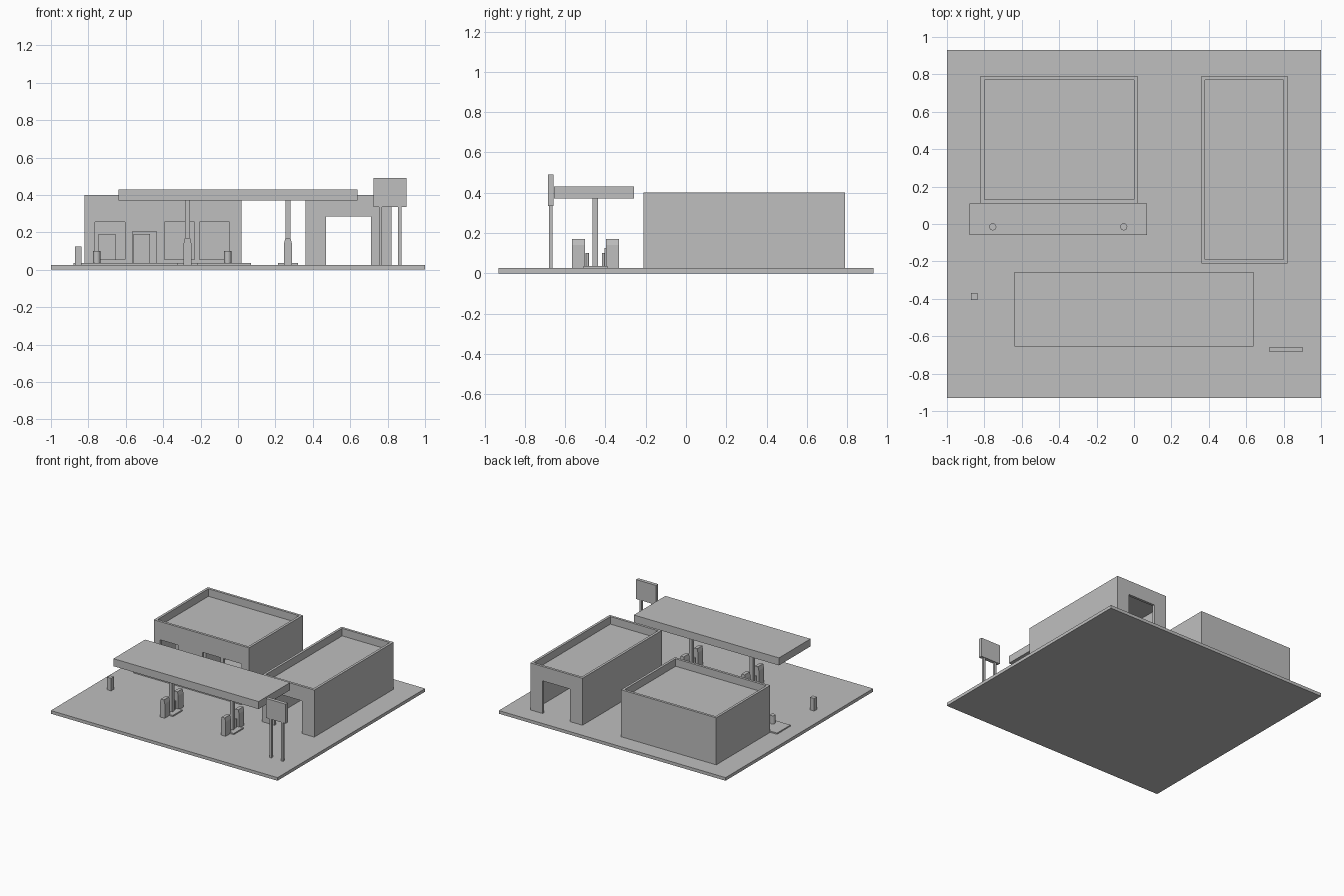
import bpy, bmesh
from mathutils import Matrix

old = bpy.data.objects.get("Cube")
if old:
    bpy.data.objects.remove(old, do_unlink=True)

grey = bpy.data.materials.new("plain grey")
grey.use_nodes = True
COLOUR = (0.52, 0.52, 0.52, 1)
grey.diffuse_color = COLOUR
grey.node_tree.nodes["Principled BSDF"].inputs["Base Color"].default_value = COLOUR

GROUND = 0.025


def add_object(name, bm):
    mesh = bpy.data.meshes.new(name)
    bmesh.ops.recalc_face_normals(bm, faces=bm.faces)
    bm.to_mesh(mesh)
    bm.free()
    mesh.materials.append(grey)
    obj = bpy.data.objects.new(name, mesh)
    bpy.context.collection.objects.link(obj)
    return obj


def box(name, x, y, z):
    """Box from (min, max) pairs on each axis."""
    bm = bmesh.new()
    bmesh.ops.create_cube(bm, size=1)
    for v in bm.verts:
        v.co = [r[0] if c < 0 else r[1] for c, r in zip(v.co, (x, y, z))]
    return add_object(name, bm)


def cylinder(name, x, y, z, radius, sides=16):
    bm = bmesh.new()
    place = Matrix.Translation((x, y, sum(z) / 2))
    bmesh.ops.create_cone(bm, cap_ends=True, segments=sides, radius1=radius,
                          radius2=radius, depth=z[1] - z[0], matrix=place)
    obj = add_object(name, bm)
    for p in obj.data.polygons:
        p.use_smooth = len(p.vertices) == 4
    obj.data.set_sharp_from_angle(angle=0.7)
    return obj


def pump(name, x, y, z, half):
    """Fuel pump with a shouldered top, extruded along y."""
    outline = [(-half, z[0]), (half, z[0]), (half, z[1] - 0.03),
               (half * 0.65, z[1]), (-half * 0.65, z[1]), (-half, z[1] - 0.03)]
    bm = bmesh.new()
    face = bm.faces.new([bm.verts.new((x + px, y[0], pz)) for px, pz in outline])
    ext = bmesh.ops.extrude_face_region(bm, geom=[face])["geom"]
    bmesh.ops.translate(bm, vec=(0, y[1] - y[0], 0),
                        verts=[g for g in ext if isinstance(g, bmesh.types.BMVert)])
    return add_object(name, bm)


def building(name, x, y, openings, wall=0.02, top=0.40, roof=(0.315, 0.34)):
    """Hollow shell with a sunken roof and cut openings."""
    shell = box(name, x, y, (GROUND, top))
    ix, iy = [(r[0] + wall, r[1] - wall) for r in (x, y)]
    cuts = [(ix, iy, (0, roof[0])), (ix, iy, (roof[1], top + 0.1))] + openings
    for cut in cuts:
        cutter = box("cutter", *cut)
        mod = shell.modifiers.new("cut", "BOOLEAN")
        mod.operation = "DIFFERENCE"
        mod.solver = "EXACT"
        mod.object = cutter
        bpy.context.view_layer.update()
        done = bpy.data.meshes.new_from_object(
            shell.evaluated_get(bpy.context.evaluated_depsgraph_get()))
        shell.modifiers.clear()
        shell.data = done
        bpy.data.objects.remove(cutter, do_unlink=True)
    return shell


# Forecourt slab
box("forecourt", (-1, 1), (-0.93, 0.93), (0, GROUND))

# Shop with three windows and a door in the front wall
front = (0.05, 0.14)
windows = [((x, x + 0.16), front, (0.055, 0.255)) for x in (-0.765, -0.392, -0.205)]
door = [((-0.565, -0.435), front, (0, 0.205))]
building("shop", (-0.82, 0.02), (0.11, 0.79), windows + door)
for i, x in enumerate((-0.745, -0.56)):
    box(f"shop_shelf_{i + 1}", (x, x + 0.09), (0.27, 0.65), (GROUND, 0.19))

# Pavement and bins before the shop
box("shop_pavement", (-0.88, 0.07), (-0.06, 0.11), (GROUND, 0.035))
for side, x in (("right", -0.755), ("left", -0.055)):
    cylinder(f"{side}_bin", x, -0.015, (0.035, 0.10), 0.019)

# Drive-through garage, open at both ends
building("garage", (0.36, 0.82), (-0.21, 0.79),
         [((0.47, 0.712), (-0.4, 1), (0, 0.285))])

# Canopy, columns, islands and pumps
MID = -0.45
box("canopy", (-0.64, 0.64), (-0.655, -0.257), (0.37, 0.43))
for side, x in (("right", -0.27), ("left", 0.267)):
    box(f"{side}_island", (x - 0.053, x + 0.053), (MID - 0.06, MID + 0.06), (GROUND, 0.035))
    box(f"{side}_column", (x - 0.014, x + 0.014), (MID - 0.013, MID + 0.013), (0.035, 0.37))
    for end, s in (("front", -1), ("back", 1)):
        ys = sorted((MID + s * 0.052, MID + s * 0.117))
        pump(f"{side}_{end}_pump", x, ys, (GROUND, 0.17), 0.021)
        cylinder(f"{side}_{end}_bollard", x, MID + s * 0.04, (0.035, 0.10), 0.008, 10)

# Air station
box("air_station", (-0.872, -0.836), (-0.405, -0.37), (GROUND, 0.125))

# Roadside sign on two posts
box("sign_panel", (0.725, 0.90), (-0.685, -0.657), (0.335, 0.49))
for side, x in (("right", 0.762), ("left", 0.865)):
    box(f"{side}_sign_post", (x - 0.009, x + 0.009), (-0.68, -0.662), (GROUND, 0.335))
